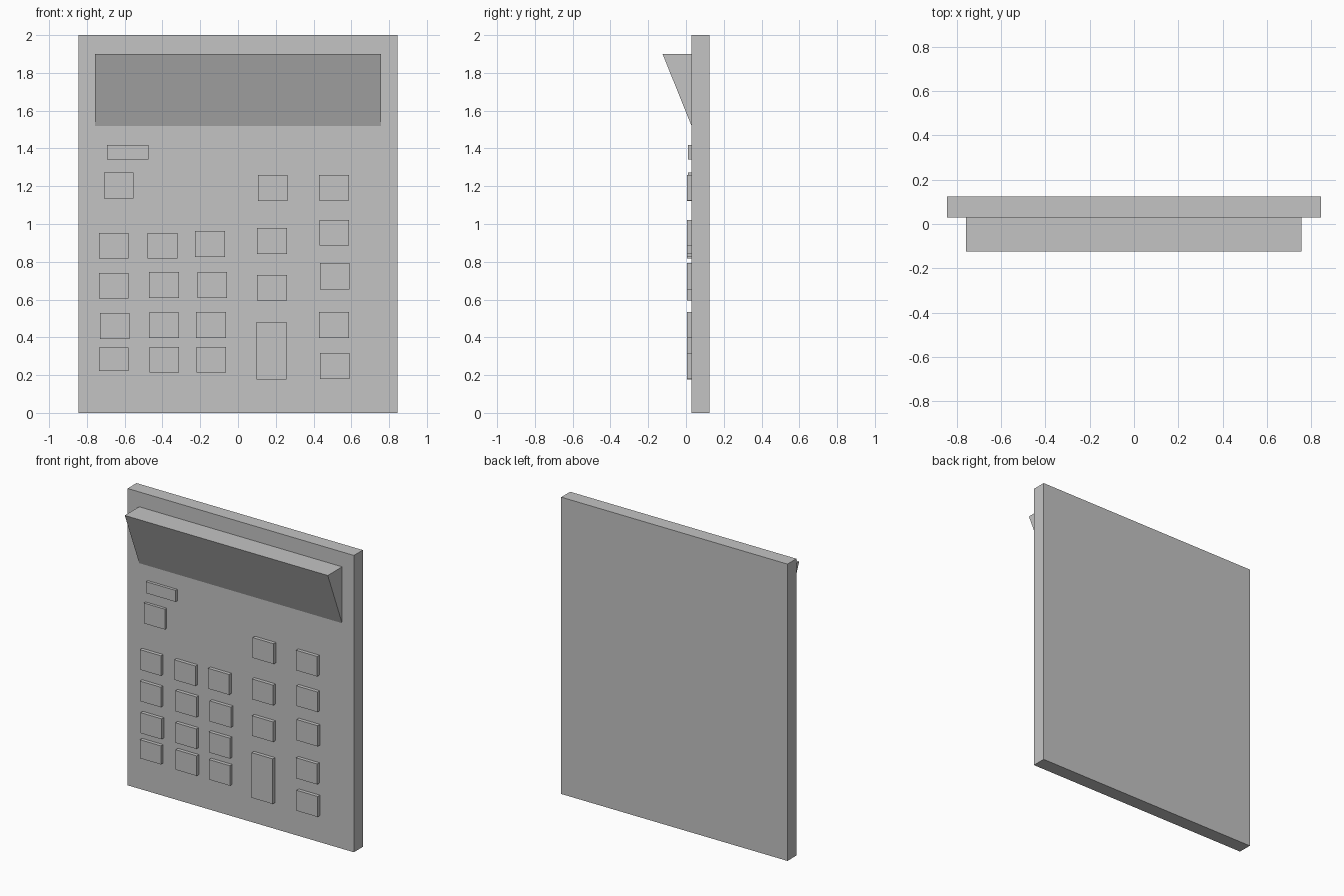
import bpy
import bmesh

if "Cube" in bpy.data.objects:
    bpy.data.objects.remove(bpy.data.objects["Cube"], do_unlink=True)

GREY = (0.55, 0.55, 0.55, 1.0)
grey = bpy.data.materials.new("light grey")
grey.use_nodes = True
grey.diffuse_color = GREY
grey.node_tree.nodes["Principled BSDF"].inputs["Base Color"].default_value = GREY

FACE_Y = 0.029   # front surface of the body
BACK_Y = 0.124


def prism(name, profile, x0, x1):
    """Extrude a closed (y, z) profile from x0 to x1."""
    bm = bmesh.new()
    face = bm.faces.new([bm.verts.new((x0, y, z)) for y, z in profile])
    ext = bmesh.ops.extrude_face_region(bm, geom=[face])
    verts = [v for v in ext["geom"] if isinstance(v, bmesh.types.BMVert)]
    bmesh.ops.translate(bm, verts=verts, vec=(x1 - x0, 0, 0))
    bmesh.ops.recalc_face_normals(bm, faces=bm.faces)
    mesh = bpy.data.meshes.new(name)
    bm.to_mesh(mesh)
    bm.free()
    mesh.materials.append(grey)
    obj = bpy.data.objects.new(name, mesh)
    bpy.context.collection.objects.link(obj)
    return obj


def block(name, x, z, w, h, y0, y1):
    """Box centred on x and z, running from y0 to y1."""
    lo, hi = z - h / 2, z + h / 2
    return prism(name, [(y0, lo), (y1, lo), (y1, hi), (y0, hi)], x - w / 2, x + w / 2)


# Flat body slab
block("body", 0, 1.0, 1.687, 2.0, FACE_Y, BACK_Y)

# Wedge-shaped display, overhanging at the top
prism("display", [(FACE_Y, 1.52), (FACE_Y, 1.90), (-0.124, 1.90)], -0.757, 0.756)

# Small switch under the display
block("switch", -0.583, 1.381, 0.22, 0.077, 0.01, FACE_Y)

# Slightly uneven columns of keys: (x, z, height)
KEYS = {
    "power_key": [(-0.631, 1.203, 0.137)],
    "left_key": [(-0.657, 0.885, 0.135), (-0.657, 0.673, 0.135),
                 (-0.652, 0.46, 0.138), (-0.657, 0.283, 0.125)],
    "middle_key": [(-0.4, 0.885, 0.135), (-0.392, 0.677, 0.138),
                   (-0.392, 0.463, 0.135), (-0.39, 0.282, 0.135)],
    "right_key": [(-0.148, 0.894, 0.137), (-0.136, 0.677, 0.138),
                  (-0.143, 0.466, 0.138), (-0.142, 0.282, 0.135)],
    "operator_key": [(0.184, 1.19, 0.137), (0.18, 0.91, 0.137), (0.18, 0.663, 0.135)],
    "tall_key": [(0.177, 0.329, 0.304)],
    "function_key": [(0.508, 1.192, 0.135), (0.51, 0.953, 0.135), (0.512, 0.724, 0.14),
                     (0.508, 0.466, 0.138), (0.512, 0.248, 0.138)],
}
for name, keys in KEYS.items():
    for i, (x, z, h) in enumerate(keys, 1):
        label = name if len(keys) == 1 else f"{name}_{i}"
        front = 0.01 if name == "power_key" else 0.005
        block(label, x, z, 0.157, h, front, FACE_Y)
